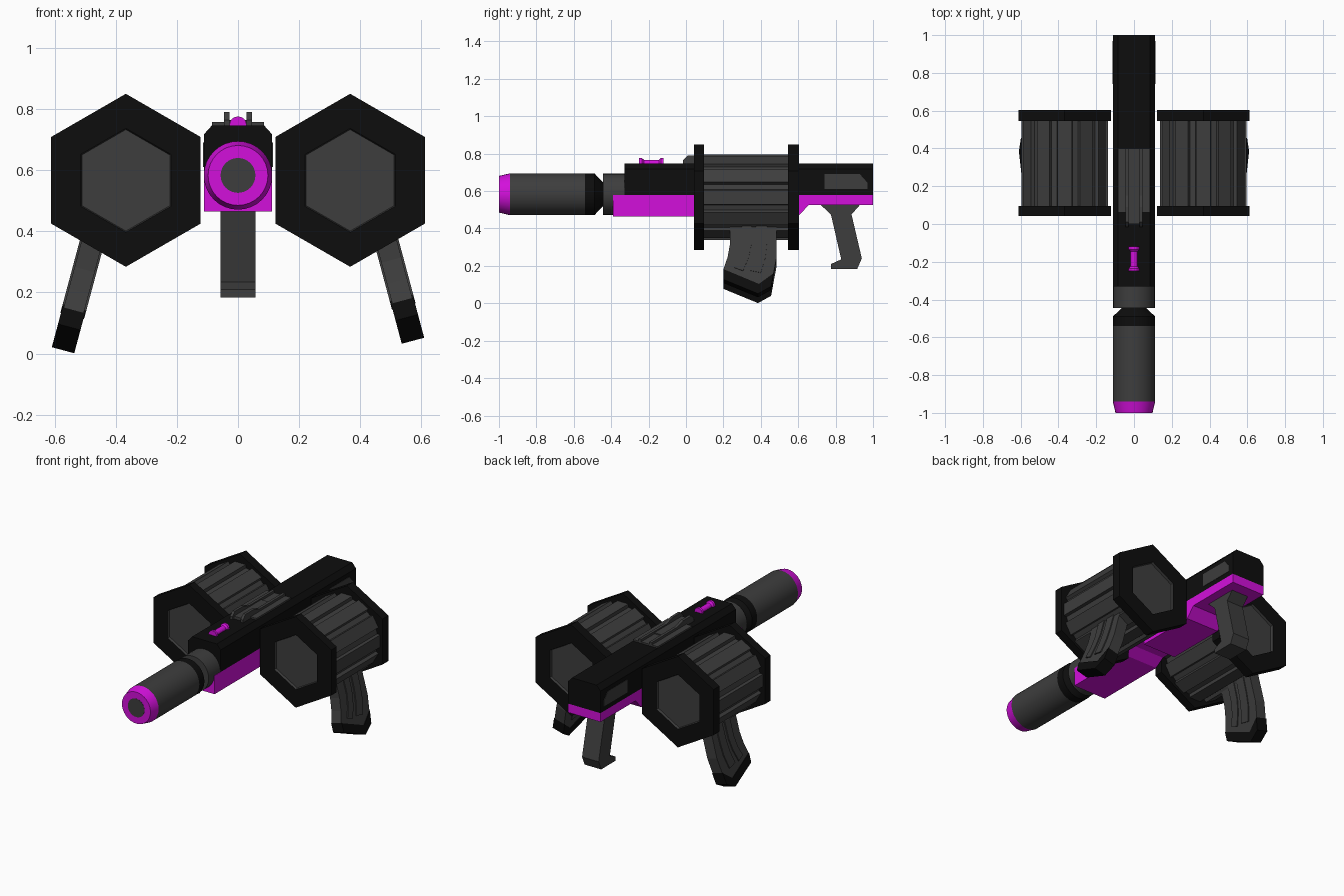
import bpy, bmesh
from math import sin, cos, pi, radians
from mathutils import Matrix, Vector

if "Cube" in bpy.data.objects:
    bpy.data.objects.remove(bpy.data.objects["Cube"])


def material(name, rgb):
    m = bpy.data.materials.new(name)
    m.diffuse_color = (*rgb, 1)
    m.use_nodes = True
    m.node_tree.nodes["Principled BSDF"].inputs["Base Color"].default_value = m.diffuse_color
    return m


GREY = material("dark_grey", (0.047, 0.047, 0.047))
BLACK = material("black", (0.004, 0.004, 0.004))
PINK = material("magenta", (0.65, 0.005, 0.71))


def finish(bm, name, mats, smooth=False):
    bmesh.ops.recalc_face_normals(bm, faces=bm.faces)
    me = bpy.data.meshes.new(name)
    bm.to_mesh(me)
    bm.free()
    ob = bpy.data.objects.new(name, me)
    bpy.context.collection.objects.link(ob)
    for m in mats:
        me.materials.append(m)
    if smooth:
        bpy.ops.object.select_all(action='DESELECT')
        ob.select_set(True)
        bpy.context.view_layer.objects.active = ob
        bpy.ops.object.shade_smooth_by_angle(angle=radians(20))
    return ob


def prism(name, pts, lo, hi, mat, axis='X', matrix=None):
    """Extrude a (y,z) profile along x, or an (x,z) profile along y."""
    bm = bmesh.new()
    rings = []
    for d in (lo, hi):
        rings.append([bm.verts.new((d, a, b) if axis == 'X' else (a, d, b)) for a, b in pts])
    n = len(pts)
    bm.faces.new(rings[0])
    bm.faces.new(rings[1])
    for i in range(n):
        j = (i + 1) % n
        bm.faces.new((rings[0][i], rings[0][j], rings[1][j], rings[1][i]))
    if matrix:
        bmesh.ops.transform(bm, matrix=matrix, verts=bm.verts)
    return finish(bm, name, [mat])


def box(name, x0, x1, y0, y1, z0, z1, mat):
    return prism(name, [(y0, z0), (y1, z0), (y1, z1), (y0, z1)], x0, x1, mat)


def lathe(name, prof, z, mat, n=32):
    """Turn a (y, radius) profile about the y axis at height z."""
    bm = bmesh.new()
    rings = [[bm.verts.new((r * cos(2 * pi * i / n), y, z + r * sin(2 * pi * i / n)))
              for i in range(n)] for y, r in prof]
    bm.faces.new(rings[0])
    bm.faces.new(rings[-1])
    for a, b in zip(rings, rings[1:]):
        for i in range(n):
            j = (i + 1) % n
            bm.faces.new((a[i], a[j], b[j], b[i]))
    return finish(bm, name, [mat], True)


# Barrel and suppressor
Z = 0.583
lathe("muzzle_ring", [(-1, 0.098), (-0.94, 0.112)], Z, PINK)
lathe("muzzle_bore", [(-1.0, 0.057), (-0.97, 0.057)], Z, GREY).location.y = -0.001
lathe("suppressor", [(-0.94, 0.112), (-0.54, 0.112)], Z, GREY)
lathe("suppressor_collar", [(-0.54, 0.112), (-0.49, 0.112), (-0.44, 0.06)], Z, BLACK)
lathe("barrel_sleeve", [(-0.445, 0.11), (-0.32, 0.11)], Z, GREY)

# Receiver with chamfered top, and lower frame
prism("upper_receiver", [(-0.112, 0.58), (0.112, 0.58), (0.112, 0.717), (0.085, 0.747),
                         (-0.085, 0.747), (-0.112, 0.717)], -0.33, 1.0, BLACK, 'Y')
prism("lower_frame", [(-0.39, 0.58), (-0.39, 0.465), (0.06, 0.465), (0.12, 0.505), (0.22, 0.505),
                      (0.22, 0.465), (0.6, 0.465), (0.655, 0.525), (1, 0.525), (1, 0.58)],
      -0.112, 0.112, PINK)
prism("stock_panel", [(0.74, 0.61), (0.97, 0.61), (0.97, 0.645), (0.93, 0.69), (0.74, 0.69)],
      -0.114, 0.114, GREY)

# Rear grip
prism("grip", [(0.72, 0.526), (0.775, 0.475), (0.83, 0.235), (0.775, 0.21), (0.775, 0.183),
               (0.915, 0.183), (0.94, 0.24), (0.885, 0.475), (0.93, 0.526)], -0.057, 0.057, GREY)

# Sights on top
lathe("front_sight", [(-0.25, 0.028), (-0.235, 0.028), (-0.225, 0.019), (-0.145, 0.019),
                      (-0.135, 0.028), (-0.12, 0.028)], 0.748, PINK, 16)
box("rear_sight_base", -0.085, 0.085, 0.06, 0.4, 0.74, 0.757, GREY)
box("rear_sight_leaf", -0.03, 0.03, 0.0, 0.27, 0.74, 0.764, GREY)
for s in (-1, 1):
    x0, x1 = sorted((s * 0.028, s * 0.045))
    prism("rear_sight_rail", [(-0.015, 0.74), (-0.015, 0.765), (0.01, 0.79), (0.09, 0.79),
                              (0.15, 0.772), (0.4, 0.772), (0.4, 0.74)], x0, x1, GREY)


# Hexagonal drum end plate with a recessed grey face
def end_plate(name, cx, y_in, y_out):
    bm = bmesh.new()

    def ring(r, y):
        return [bm.verts.new((cx + r * sin(k * pi / 3), y, 0.567 + r * cos(k * pi / 3)))
                for k in range(6)]

    floor_y = y_out + (0.015 if y_in > y_out else -0.015)
    rings = [ring(0.283, y_in), ring(0.283, y_out), ring(0.17, y_out), ring(0.166, floor_y)]
    bm.faces.new(rings[0])
    bm.faces.new(rings[-1]).material_index = 1
    for i, (a, b) in enumerate(zip(rings, rings[1:])):
        for k in range(6):
            j = (k + 1) % 6
            f = bm.faces.new((a[k], a[j], b[j], b[k]))
            f.material_index = 1 if i == 2 else 0
    finish(bm, name, [BLACK, GREY])


# Magazine side profiles (y, z)
mag_body = [(0.235, 0.45), (0.235, 0.27), (0.222, 0.2), (0.2, 0.137), (0.39, 0.058),
            (0.468, 0.115), (0.485, 0.205), (0.482, 0.45)]
mag_base = [(0.2, 0.137), (0.2, 0.082), (0.385, 0.006), (0.455, 0.045), (0.468, 0.115), (0.39, 0.058)]
mag_ribs = [[(0.3, 0.4), (0.3, 0.27), (0.285, 0.2), (0.258, 0.145), (0.305, 0.128),
             (0.335, 0.2), (0.35, 0.27), (0.352, 0.4)],
            [(0.375, 0.4), (0.373, 0.27), (0.362, 0.2), (0.34, 0.13), (0.4, 0.118),
             (0.425, 0.2), (0.432, 0.27), (0.435, 0.4)]]

for s, side, lift in ((-1, "left", 0.005), (1, "right", 0.036)):
    cx = s * 0.367
    # Ridged drum body
    gear = []
    for k in range(12):
        for off, r in ((-11, 0.213), (-9.5, 0.232), (9.5, 0.232), (11, 0.213)):
            a = radians(30 * k + off)
            gear.append((cx + r * sin(a), 0.567 + r * cos(a)))
    prism(side + "_drum", gear, 0.09, 0.55, GREY, 'Y')
    end_plate(side + "_drum_front_plate", cx, 0.096, 0.043)
    end_plate(side + "_drum_back_plate", cx, 0.545, 0.604)

    # Magazine leaning outwards
    m = (Matrix.Translation((s * 0.475, 0, 0.37 + lift)) @ Matrix.Rotation(-s * radians(15), 4, 'Y')
         @ Matrix.Diagonal((1, 1, 1 / cos(radians(15)), 1)) @ Matrix.Translation((0, 0, -0.37)))
    prism(side + "_magazine", mag_body, -0.034, 0.034, GREY, matrix=m)
    prism(side + "_magazine_base", mag_base, -0.038, 0.038, BLACK, matrix=m)
    for rib in mag_ribs:
        prism(side + "_magazine_rib", rib, -0.04, 0.04, GREY, matrix=m)
